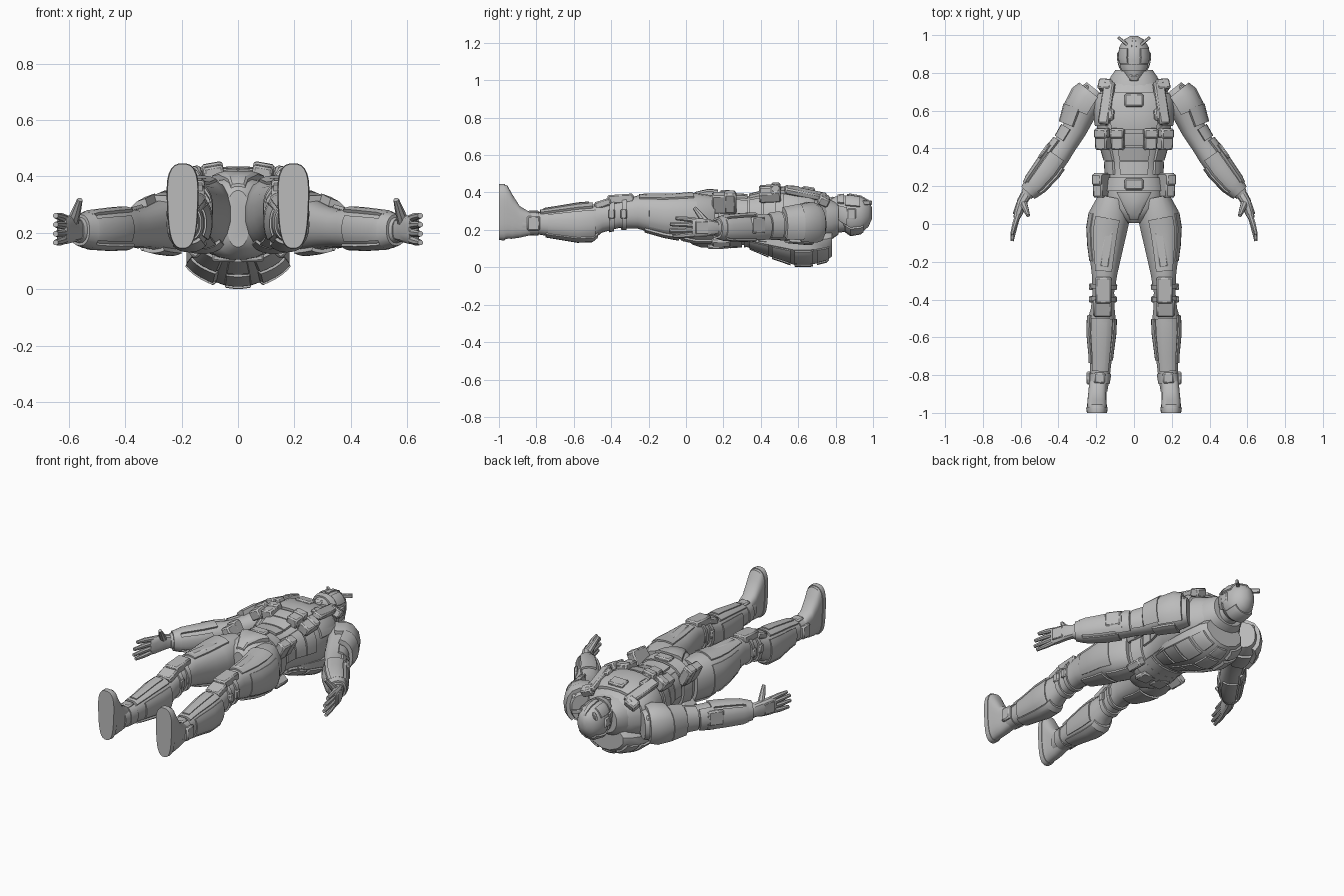
import bpy, bmesh
from math import cos, sin, pi, radians, copysign
from mathutils import Vector, Matrix, Euler

cube = bpy.data.objects.get("Cube")
if cube:
    bpy.data.objects.remove(cube)

grey = bpy.data.materials.new("armour_grey")
grey.use_nodes = True
grey.diffuse_color = (0.5, 0.5, 0.5, 1)
grey.node_tree.nodes["Principled BSDF"].inputs["Base Color"].default_value = (0.5, 0.5, 0.5, 1)


def finish(name, bm, mirror, bevel=0.0):
    bmesh.ops.recalc_face_normals(bm, faces=bm.faces)
    me = bpy.data.meshes.new(name)
    bm.to_mesh(me)
    bm.free()
    me.materials.append(grey)
    me.shade_smooth()
    me.set_sharp_from_angle(angle=radians(32))
    ob = bpy.data.objects.new(name, me)
    bpy.context.collection.objects.link(ob)
    if bevel:
        mod = ob.modifiers.new("Bevel", "BEVEL")
        mod.width, mod.segments = bevel, 1
    if mirror:
        ob.modifiers.new("Mirror", "MIRROR")
    return ob


def point(a, rx, rz, p):
    c, s = cos(a), sin(a)
    return copysign(abs(c) ** (2 / p), c) * rx, copysign(abs(s) ** (2 / p), s) * rz


def loft(name, pts, ring, mirror=True, flat=True):
    """Skin rings along stations (x, y, z, rx, rz) that run head to foot."""
    bm, loops = bmesh.new(), []
    cs = [Vector(p[:3]) for p in pts]
    for i, p in enumerate(pts):
        d = cs[min(i + 1, len(cs) - 1)] - cs[max(i - 1, 0)]
        if flat:
            d.z = 0
        d.normalize()
        side = Vector((-d.y, d.x, 0)).normalized()
        up = side.cross(d)
        up = up if up.z > 0 else -up
        loops.append([bm.verts.new(cs[i] + side * u + up * v) for u, v in ring(p[3], p[4])])
    n = len(loops[0])
    for a, b in zip(loops, loops[1:]):
        for k in range(n):
            bm.faces.new((a[k], a[(k + 1) % n], b[(k + 1) % n], b[k]))
    bm.faces.new(loops[0])
    bm.faces.new(loops[-1])
    return finish(name, bm, mirror)


def limb(name, pts, n=18, p=2.3, mirror=True, flat=True, grow=0.0):
    return loft(name, pts, lambda rx, rz: [point(2 * pi * (k + 0.5) / n, rx + grow, rz + grow, p)
                                           for k in range(n)], mirror, flat)


def sole_ring(rx, rz):
    """Footprint outline: broad toe, pinched arch, narrower heel."""
    out = []
    for k in range(28):
        u, v = point(2 * pi * (k + 0.5) / 28, rx, rz, 2.5)
        s = v / rz
        out.append((u * (0.84 + 0.1 * s + 0.13 * s * s), v))
    return out


def cut(pts, y0, y1):
    """Stations between two heights, with interpolated ends."""
    def at(y):
        for a, b in zip(pts, pts[1:]):
            if a[1] >= y >= b[1]:
                t = (a[1] - y) / (a[1] - b[1])
                return tuple(i + (j - i) * t for i, j in zip(a, b))
    return [at(y0)] + [p for p in pts if y0 > p[1] > y1] + [at(y1)]


def shell(name, pts, y0, y1, a0, a1, t=0.014, mirror=True, p=2.3, steps=6):
    """Curved plate: 0 deg is outward, 90 front, 180 inward, 270 back."""
    def ring(rx, rz):
        def arc(lo, hi, g):
            return [point(radians(lo + (hi - lo) * k / steps), rx + g, rz + g, p)
                    for k in range(steps + 1)]
        return arc(a0 + 4, a1 - 4, t) + arc(a0, a1, -0.012)[::-1]
    return loft(name, cut(pts, y0, y1), ring, mirror)


def box(name, loc, size, rot=(0, 0, 0), mirror=True, bevel=0.008):
    bm = bmesh.new()
    m = (Matrix.Translation(loc) @ Euler([radians(r) for r in rot]).to_matrix().to_4x4()
         @ Matrix.Diagonal((*size, 1)))
    bmesh.ops.create_cube(bm, size=1, matrix=m)
    return finish(name, bm, mirror, bevel)


# Body stations
torso = [(0, .79, .25, .09, .08), (0, .74, .25, .15, .115), (0, .66, .25, .205, .155),
         (0, .55, .25, .205, .172), (0, .45, .25, .185, .16), (0, .33, .25, .15, .13),
         (0, .25, .25, .145, .135), (0, .15, .25, .165, .145), (0, .08, .25, .145, .145),
         (0, .035, .25, .09, .13), (0, .005, .25, .04, .1)]
leg = [(.11, .14, .26, .08, .125), (.128, .05, .265, .11, .132), (.143, -.03, .27, .108, .12),
       (.15, -.12, .275, .095, .108), (.156, -.26, .295, .069, .088), (.162, -.36, .285, .058, .075),
       (.165, -.45, .26, .064, .075), (.17, -.5, .24, .074, .096), (.173, -.58, .235, .074, .094),
       (.175, -.7, .235, .06, .074), (.18, -.8, .235, .053, .058), (.19, -.88, .235, .05, .06)]
arm = [(.2, .71, .23, .065, .08), (.24, .66, .23, .085, .1), (.275, .6, .225, .08, .09),
       (.315, .5, .22, .066, .075), (.365, .42, .215, .062, .066), (.4, .37, .215, .066, .07),
       (.455, .29, .212, .066, .068), (.52, .21, .21, .056, .062), (.57, .155, .21, .034, .042)]
head = [(0, .995, .29, .02, .03), (0, .975, .285, .055, .07), (0, .935, .28, .08, .098),
        (0, .88, .28, .086, .108), (0, .83, .295, .072, .088), (0, .785, .32, .046, .056),
        (0, .755, .33, .03, .034)]
foot = [(.19, -.83, .232, .054, .06), (.194, -.89, .243, .055, .085), (.196, -.93, .272, .058, .12),
        (.196, -.955, .295, .06, .143), (.196, -.975, .295, .062, .148), (.196, -1, .295, .058, .146)]
pack = [(0, .78, .14, .125, .085), (0, .75, .13, .155, .1), (0, .66, .115, .185, .108),
        (0, .58, .115, .19, .106), (0, .46, .135, .17, .085), (0, .33, .155, .125, .05)]

limb("torso", torso, 24, 2.4, mirror=False)
limb("leg", leg)
limb("arm", arm)
limb("head", head, 20, 2.1, mirror=False)
loft("boot", foot, sole_ring)
loft("boot_sole", cut(foot, -.968, -1), lambda rx, rz: sole_ring(rx + .004, rz + .004))
limb("back_pack", pack, 12, 1.75, mirror=False)
limb("neck", [(0, .85, .26, .06, .07), (0, .72, .25, .08, .08)], mirror=False)
limb("collar", [(0, .815, .26, .1, .085), (0, .78, .255, .125, .105), (0, .73, .25, .145, .12)],
     mirror=False)

# Helmet details
shell("helmet_crest", head, .985, .86, 80, 100, .006, False)
shell("helmet_brow", head, .93, .85, 20, 72, .005)
shell("visor", head, .845, .81, 25, 155, .009, False)
shell("cheek_guard", head, .86, .785, -35, 20, .008)
shell("helmet_back_plate", head, .95, .85, 215, 325, .006, False)
box("respirator", (0, .778, .355), (.05, .04, .04), (20, 0, 0), False)
box("ear_disc", (.084, .885, .285), (.014, .05, .06))
box("ear_fin", (.058, .967, .345), (.016, .07, .024), (0, 0, -50), bevel=0.003)

# Chest and abdomen armour
shell("breastplate", torso, .7, .5, 55, 125, .014, False, 2.4)
shell("side_chest_plate", torso, .69, .52, 8, 52, .012, True, 2.4)
for i in range(3):
    top = .48 - i * .075
    shell(f"abdomen_plate_{i}", torso, top, top - .068, 62, 118, .012, False, 2.4)
    shell(f"flank_plate_{i}", torso, top, top - .068, -10, 52, .01, True, 2.4)
    shell(f"lower_back_plate_{i}", torso, top - .03, top - .095, 215, 325, .012, False, 2.4)
limb("groin_plate", [(0, .17, .385, .095, .03), (0, .12, .39, .07, .03), (0, .05, .375, .036, .028),
                     (0, .02, .355, .026, .02)], 10, 4, False)
shell("seat_plate", leg, .13, -.02, 225, 300, .008)
limb("belt", cut(torso, .245, .175), 24, 2.4, False, grow=.012)
box("belt_buckle", (0, .21, .4), (.1, .06, .025), mirror=False)
box("harness_strap", (.145, .64, .395), (.06, .23, .035), (-12, 22, 4))
box("harness_clip", (.15, .735, .36), (.075, .06, .05), (-25, 22, 4))
box("harness_buckle", (.14, .58, .412), (.07, .06, .03), (-5, 22, 4))
box("sternum_badge", (0, .655, .418), (.1, .07, .025), (-10, 0, 0), False)
for x, tilt in ((.085, 10), (.165, 30)):
    box("chest_pouch", (x, .45, .432 - x * .28), (.07, .115, .06), (3, tilt, 0))
    box("chest_pouch_flap", (x + .003, .48, .442 - x * .28), (.075, .05, .06), (3, tilt, 0))
box("hip_pouch", (.17, .205, .345), (.055, .13, .11), (0, 28, 0))
box("hip_pouch_flap", (.174, .235, .35), (.058, .06, .115), (0, 28, 0))
box("rear_pouch", (.135, .19, .15), (.085, .1, .045), (0, 40, 0))
box("rear_belt_pouch", (.05, .16, .112), (.085, .09, .03))

# Back pack plates
for i, (hi, lo) in enumerate(((.765, .7), (.68, .58), (.56, .46), (.44, .34))):
    shell(f"pack_side_rib_{i}", pack, hi, lo, 296, 345, .01, True, 1.75)
    shell(f"pack_spine_{i}", pack, hi, lo, 250, 290, .006, False, 1.75)

# Leg armour
shell("thigh_front_plate", leg, .03, -.25, 50, 120, .008)
shell("thigh_outer_plate", leg, .04, -.2, -45, 42, .003)
shell("thigh_rear_plate", leg, -.04, -.22, 235, 305, .01)
box("thigh_ridge", (.143, -.12, .388), (.05, .22, .014), (0, 0, 8))
limb("upper_knee_strap", cut(leg, -.32, -.345), grow=.01)
limb("lower_knee_strap", cut(leg, -.385, -.41), grow=.01)
box("knee_pad", (.162, -.35, .365), (.085, .14, .05), (4, 0, 0))
box("lower_knee_pad", (.166, -.445, .34), (.095, .09, .04), (18, 0, 0))
for y in (-.333, -.398):
    box("knee_strap_clip", (.228, y, .285), (.022, .035, .05), bevel=.005)
    box("inner_knee_clip", (.1, y, .285), (.018, .035, .05), bevel=.005)
shell("shin_guard", leg, -.5, -.78, 48, 132, .012)
shell("shin_ridge", leg, -.52, -.76, 72, 108, .018)
shell("outer_calf_plate", leg, -.49, -.74, -50, 42, .006)
shell("rear_calf_plate", leg, -.475, -.75, 225, 315, .01)
shell("inner_calf_plate", leg, -.5, -.72, 138, 218, .006)
limb("ankle_strap", cut(leg, -.79, -.84), grow=.006)
box("ankle_clip", (.24, -.815, .235), (.024, .07, .08))
box("ankle_buckle", (.182, -.815, .295), (.06, .06, .02))

# Arm armour
shell("shoulder_pad", arm, .69, .59, -55, 110, .022)
shell("shoulder_lower_plate", arm, .6, .51, -45, 85, .026)
shell("shoulder_rear_plate", arm, .66, .54, 240, 300, .012)
box("shoulder_rim", (.275, .7, .245), (.09, .03, .12), (0, 0, -40))
shell("upper_arm_plate", arm, .49, .43, -50, 80, .01)
shell("elbow_guard", arm, .42, .35, -60, 60, .012)
shell("forearm_outer_plate", arm, .385, .185, -50, 45, .014)
shell("forearm_front_plate", arm, .36, .19, 52, 125, .01)
shell("forearm_rear_plate", arm, .36, .19, 225, 300, .008)
shell("forearm_inner_plate", arm, .33, .19, 140, 215, .008)
box("forearm_fin", (.475, .385, .225), (.022, .09, .09), (0, 0, 36))
limb("wrist_cuff", cut(arm, .195, .165), grow=.01)

# Hands: palm edge-on, fingers fanned, thumb raised
limb("palm", [(.565, .165, .21, .03, .036), (.592, .12, .212, .028, .046),
              (.613, .055, .212, .024, .052), (.622, .03, .212, .017, .048)], 12, 2.8)
for i, (spread, reach) in enumerate(((.045, .085), (.016, .115), (-.014, .12), (-.042, .1))):
    z = .212 + spread * .85
    limb(f"finger_{i}", [(.613, .055, z, .016, .015),
                         (.632, .04 - reach * .5, z + spread * .18, .014, .014),
                         (.646, .03 - reach, z + spread * .25, .01, .01)], 8, 2, flat=False)
limb("thumb", [(.588, .115, .23, .022, .022), (.572, .075, .28, .016, .017),
               (.56, .045, .318, .01, .01)], 8, 2, flat=False)
box("hand_back_plate", (.626, .085, .212), (.012, .07, .07), (0, 0, 18), bevel=.004)
